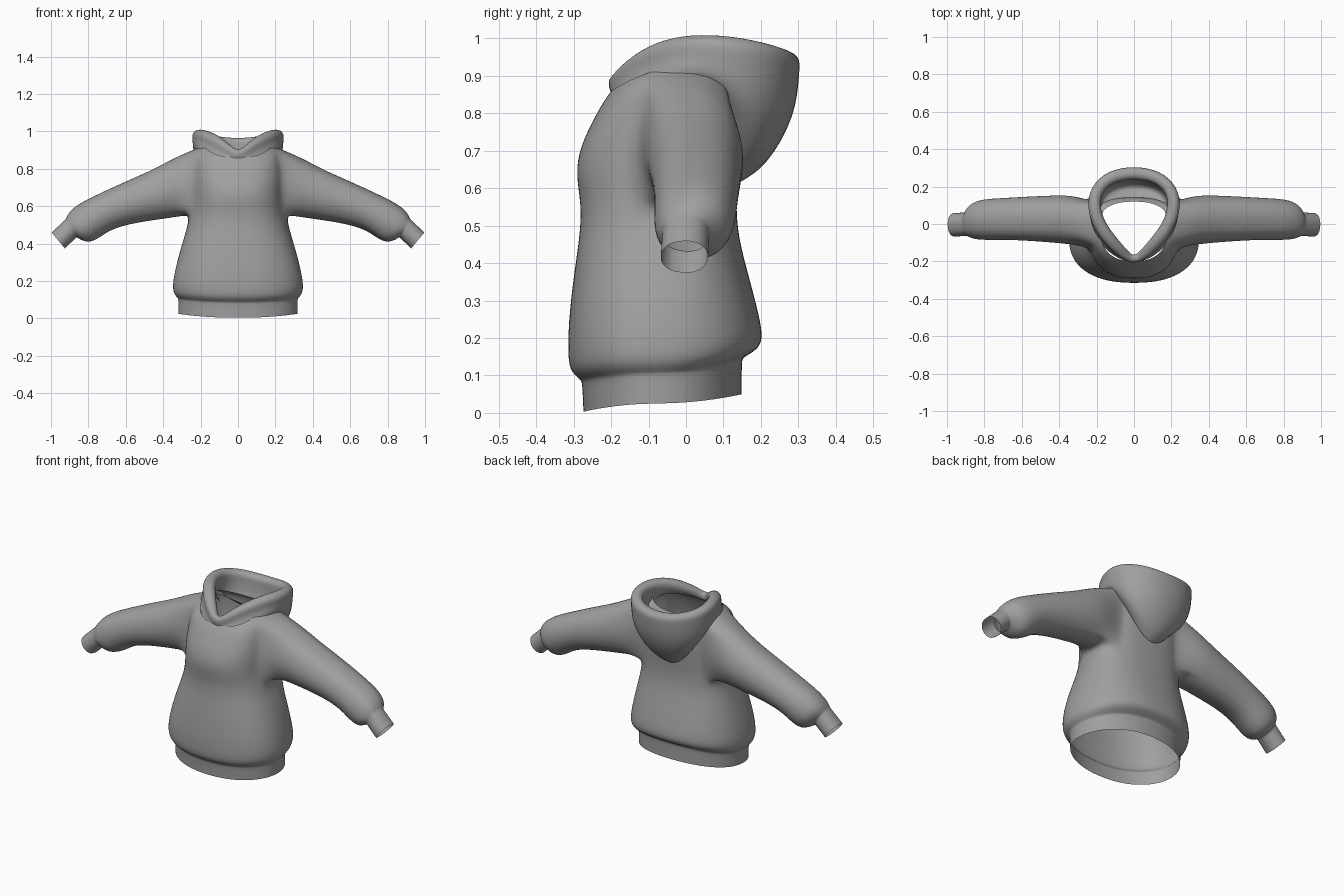
import bpy, bmesh, math
from mathutils import Vector

grey = bpy.data.materials.new("grey_fabric")
grey.diffuse_color = (0.35, 0.35, 0.35, 1)


def finish(name, bm):
    """Turn a right-hand half into a mirrored, smooth object."""
    bmesh.ops.recalc_face_normals(bm, faces=bm.faces)
    mesh = bpy.data.meshes.new(name)
    bm.to_mesh(mesh)
    bm.free()
    mesh.materials.append(grey)
    obj = bpy.data.objects.new(name, mesh)
    bpy.context.collection.objects.link(obj)
    mirror = obj.modifiers.new("mirror", 'MIRROR')
    mirror.use_clip = True
    mirror.merge_threshold = 0.002
    sub = obj.modifiers.new("smooth", 'SUBSURF')
    sub.levels = sub.render_levels = 2
    mesh.polygons.foreach_set("use_smooth", [True] * len(mesh.polygons))
    return obj


# Torso rings: half width, front y, back y, side y, front z, side z, back z
TORSO = [
    (.320, -.275, .150, -.08, .003, .025, .050),
    (.320, -.278, .150, -.08, .080, .100, .140),
    (.322, -.282, .153, -.08, .088, .108, .148),
    (.343, -.308, .190, -.08, .108, .128, .168),
    (.352, -.317, .208, -.08, .145, .165, .195),
    (.342, -.315, .197, -.08, .240, .240, .260),
    (.312, -.302, .170, -.06, .360, .360, .360),
    (.277, -.285, .140, -.03, .470, .470, .470),
    (.258, -.280, .134, .00, .555, .555, .555),
    (.250, -.297, .140, .01, .640, .650, .640),
    (.250, -.284, .145, .01, .710, .740, .720),
    (.245, -.250, .145, .01, .780, .835, .800),
    (.232, -.222, .140, .01, .830, .905, .870),
    (.185, -.200, .120, .00, .860, .925, .900),
]
HALF = 16                          # columns from front centre to back centre
BOTTOM, TOP, FRONT, BACK = 8, 12, 6, 12   # armhole rows and columns

bm = bmesh.new()
rows = []
for i, (hw, yf, yb, yc, zf, zs, zb) in enumerate(TORSO):
    power = 2 / (2.15 + 0.35 * min(i / 8, 1))
    ring = []
    for c in range(HALF + 1):
        a = math.pi * (c / HALF - 0.5)
        s = abs(math.sin(a)) ** power
        x = 0 if c in (0, HALF) else hw * abs(math.cos(a)) ** power
        y_end, z_end = (yf, zf) if a < 0 else (yb, zb)
        ring.append(bm.verts.new((x, yc + (y_end - yc) * s, zs + (z_end - zs) * s * s)))
    rows.append(ring)
for r in range(len(rows) - 1):
    for c in range(HALF):
        if BOTTOM <= r < TOP and FRONT <= c < BACK:
            continue
        bm.faces.new((rows[r][c], rows[r][c + 1], rows[r + 1][c + 1], rows[r + 1][c]))

# Sleeve rings: top x z, bottom x z, front y, back y
SLEEVE = [
    (.345, .860, .305, .543, -.115, .160),
    (.450, .800, .420, .527, -.104, .158),
    (.600, .735, .560, .507, -.093, .151),
    (.740, .670, .680, .475, -.088, .143),
    (.855, .615, .745, .425, -.090, .138),
    (.905, .570, .800, .400, -.085, .122),
    (.917, .540, .850, .425, -.070, .085),
    (.923, .530, .862, .433, -.066, .066),
    (.930, .524, .868, .428, -.066, .064),
    (.997, .460, .925, .373, -.070, .062),
]
loop = ([rows[BOTTOM][c] for c in range(FRONT, BACK)]
        + [rows[r][BACK] for r in range(BOTTOM, TOP)]
        + [rows[TOP][c] for c in range(BACK, FRONT, -1)]
        + [rows[r][FRONT] for r in range(TOP, BOTTOM, -1)])
angles = [math.atan2((v.co.z - .73) / .175, (v.co.y - .0) / .13) for v in loop]
n = len(loop)
for xt, zt, xb, zb, yf, yb in SLEEVE:
    ring = []
    for a in angles:
        u, w = math.cos(a), (math.sin(a) + 1) / 2
        ring.append(bm.verts.new((xb + (xt - xb) * w, (yf + yb) / 2 + (yb - yf) / 2 * u,
                                  zb + (zt - zb) * w)))
    for k in range(n):
        bm.faces.new((loop[k], loop[(k + 1) % n], ring[(k + 1) % n], ring[k]))
    loop = ring
finish("sweater_body", bm)

# Hood stations, front centre to back centre
RIM = [(0, -.195, .868), (.05, -.165, .905), (.12, -.095, .950), (.185, -.01, .975),
       (.217, .09, .975), (.205, .18, .962), (.13, .255, .940), (0, .277, .925)]
LOWER = [(0, -.212, .840), (.09, -.185, .855), (.17, -.12, .880), (.222, -.03, .905),
         (.230, .07, .900), (.190, .135, .800), (.11, .145, .680), (0, .145, .585)]
BULGE = [(0, -.212, .850), (.08, -.180, .875), (.16, -.11, .910), (.228, -.02, .935),
         (.248, .10, .920), (.225, .20, .850), (.14, .275, .800), (0, .303, .790)]
FOLD = [(0, -.212, .845), (.085, -.183, .865), (.165, -.115, .895), (.225, -.025, .920),
        (.242, .09, .905), (.215, .165, .800), (.13, .205, .690), (0, .220, .640)]
POCKET = [(0, -.180, .855), (.04, -.150, .885), (.11, -.08, .920), (.165, .00, .930),
          (.185, .09, .900), (.165, .16, .830), (.10, .20, .770), (0, .215, .740)]
NECK = [(0, -.190, .845), (.06, -.165, .870), (.13, -.09, .900), (.175, -.01, .915),
        (.172, .06, .900), (.15, .105, .870), (.09, .118, .850), (0, .120, .840)]

bm = bmesh.new()
stations = []
for i, rim in enumerate(RIM):
    rim = Vector(rim)
    # outward direction, level and square to the rim path
    t = Vector(RIM[min(i + 1, 7)]) - Vector(RIM[max(i - 1, 0)])
    out = Vector((t.y, -t.x, 0)).normalized()
    if i in (0, 7):
        out = Vector((0, -1 if i == 0 else 1, 0))
    radius = .024 if i == 0 else .030 if i == 1 else .039
    tube = [rim + radius * (out * math.cos(math.radians(d)) + Vector((0, 0, math.sin(math.radians(d)))))
            for d in (-30, 20, 65, 115, 160, 215)]
    section = [Vector(LOWER[i]), Vector(FOLD[i]), Vector(BULGE[i])] + tube + [Vector(POCKET[i]), Vector(NECK[i])]
    stations.append([bm.verts.new(p) for p in section])
for a, b in zip(stations, stations[1:]):
    for k in range(len(a) - 1):
        bm.faces.new((a[k], b[k], b[k + 1], a[k + 1]))
finish("hood", bm)
